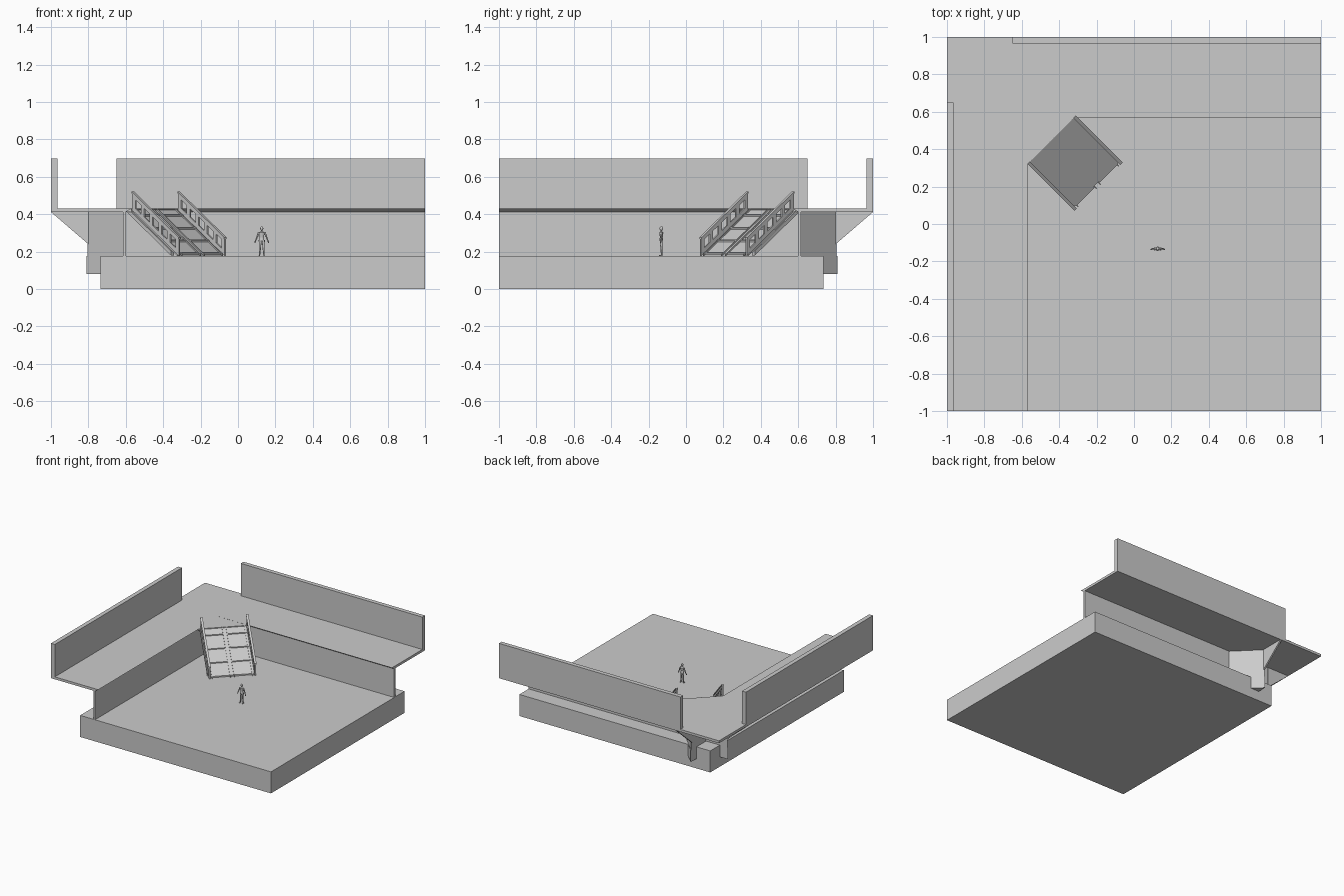
import bpy, bmesh, math
from mathutils import Matrix, Vector

if "Cube" in bpy.data.objects:
    bpy.data.objects.remove(bpy.data.objects["Cube"])

grey = bpy.data.materials.new("concrete_grey")
grey.diffuse_color = (0.6, 0.6, 0.6, 1)
grey.use_nodes = True
grey.node_tree.nodes["Principled BSDF"].inputs["Base Color"].default_value = grey.diffuse_color


def finish(name, bm, matrix=None):
    bmesh.ops.recalc_face_normals(bm, faces=bm.faces)
    me = bpy.data.meshes.new(name)
    bm.to_mesh(me)
    bm.free()
    me.materials.append(grey)
    ob = bpy.data.objects.new(name, me)
    if matrix:
        ob.matrix_world = matrix
    bpy.context.collection.objects.link(ob)
    return ob


def loft(bm, ring_a, ring_b):
    """Closed solid between two matching outlines."""
    a = [bm.verts.new(p) for p in ring_a]
    b = [bm.verts.new(p) for p in ring_b]
    n = len(a)
    bm.faces.new(a)
    bm.faces.new(b[::-1])
    for i in range(n):
        bm.faces.new((a[i], b[i], b[(i + 1) % n], a[(i + 1) % n]))


def prism(name, pts, z0, z1, top=None):
    bm = bmesh.new()
    loft(bm, [(x, y, z0) for x, y in pts], [(x, y, z1) for x, y in (top or pts)])
    return finish(name, bm)


def rect(x0, x1, y0, y1):
    return [(x0, y0), (x1, y0), (x1, y1), (x0, y1)]


def ell(outer, inner):
    """L outline along the left and back sides."""
    return [(-outer, -1), (-inner, -1), (-inner, inner), (1, inner), (1, outer), (-outer, outer)]


def flip(pts):
    """Reflect across the diagonal that runs through the corner."""
    return [(-y, -x) for x, y in pts]


FLOOR, UNDER, DECK = 0.177, 0.412, 0.432

# ground slab, retaining wall, upper walkway with a slanted inner lip
prism("ground_slab", rect(-0.735, 1, -1, 0.735), 0, FLOOR)
prism("retaining_wall", ell(0.615, 0.6), FLOOR, UNDER)
prism("upper_walkway", ell(1, 0.6), UNDER, DECK, ell(1, 0.57))
prism("stair_landing", [(-0.6, 0.32), (-0.57, 0.32), (-0.32, 0.57), (-0.32, 0.6), (-0.6, 0.6)],
      UNDER, DECK - 0.004)

# parts mirrored across the corner diagonal
for side, f in (("back", lambda p: p), ("left", flip)):
    prism(side + "_parapet", f(rect(-0.65, 1, 0.965, 1)), DECK, 0.698)
    prism(side + "_buttress", f([(-0.415, 0.61), (-0.61, 0.805), (-0.61, 0.61)]), FLOOR, UNDER)
    prism(side + "_buttress_foot", f([(-0.53, 0.73), (-0.61, 0.81), (-0.61, 0.73)]), 0.08, FLOOR)
    # triangular bracket under the walkway
    bm = bmesh.new()
    tri = [(0.8, UNDER), (1.0, UNDER), (0.8, 0.24)]
    rings = []
    for x in (-0.615, -0.602):
        rings.append([(*f([(x, y)])[0], z) for y, z in tri])
    loft(bm, *rings)
    finish(side + "_bracket", bm)

# staircase, built facing -y and turned 45 degrees into the corner
RUN, RISE, HALF = 0.354, 0.245, 0.182
SLOPE = RISE / RUN
turn = Matrix.Translation((-0.19, 0.2, FLOOR)) @ Matrix.Rotation(math.pi / 4, 4, 'Z')


def slope_bar(bm, x0, x1, y0, y1, low, high):
    pts = [(y0, y0 * SLOPE + low), (y1, y1 * SLOPE + low),
           (y1, y1 * SLOPE + high), (y0, y0 * SLOPE + high)]
    pts = [(y, max(z, 0)) for y, z in pts]
    loft(bm, [(x0, y, z) for y, z in pts], [(x1, y, z) for y, z in pts])


bm = bmesh.new()
slope_bar(bm, -HALF + 0.01, HALF - 0.01, 0.018, RUN, -0.012, 0)
finish("stair_plate", bm, turn)

bm = bmesh.new()
for i in range(4):
    y = 0.01 + i * 0.098
    for s in (-1, 1):
        slope_bar(bm, s * 0.02, s * 0.16, y, y + 0.008, 0, 0.008)
for s in (-1, 1):
    slope_bar(bm, s * 0.012, s * 0.018, 0, RUN, 0, 0.008)
    slope_bar(bm, s * 0.15, s * 0.156, 0, RUN, 0, 0.008)
finish("stair_battens", bm, turn)

for side, s in (("left", -1), ("right", 1)):
    bm = bmesh.new()
    a, b = s * (HALF - 0.014), s * (HALF - 0.004)
    slope_bar(bm, s * (HALF - 0.018), s * HALF, 0, RUN, 0.09, 0.1)   # cap
    slope_bar(bm, a, b, 0, RUN, 0.072, 0.09)                         # upper rail
    slope_bar(bm, a, b, 0, RUN, 0, 0.026)                            # lower rail
    for i in range(6):                                               # posts
        y = i * (RUN - 0.024) / 5
        slope_bar(bm, a, b, y, y + 0.024, 0.026, 0.072)
    slope_bar(bm, s * (HALF - 0.02), s * HALF, 0.055, RUN + 0.03, -0.036, -0.012)  # stringer
    finish(side + "_stair_rail", bm, turn)

# standing figure
bm = bmesh.new()


def limb(p, q, r0, r1, flat=1.0):
    p, q = Vector(p), Vector(q)
    rot = (q - p).to_track_quat('Z', 'Y').to_matrix().to_4x4()
    m = Matrix.Translation((p + q) / 2) @ rot
    new = bmesh.ops.create_cone(bm, cap_ends=True, segments=10, radius1=r0, radius2=r1,
                                depth=(q - p).length, matrix=m)["verts"]
    for v in new:
        v.co.y *= flat


limb((0, 0, 0.080), (0, 0, 0.100), 0.0145, 0.0115, 0.7)   # hips
limb((0, 0, 0.100), (0, 0, 0.125), 0.0115, 0.0170, 0.65)  # chest
limb((0, 0, 0.125), (0, 0, 0.133), 0.0170, 0.0060, 0.65)  # shoulders
limb((0, 0, 0.130), (0, 0, 0.140), 0.0050, 0.0045)        # neck
bmesh.ops.create_uvsphere(bm, u_segments=12, v_segments=8, radius=1,
                          matrix=Matrix.Translation((0, 0, 0.147)) @ Matrix.Diagonal((0.0085, 0.0095, 0.0115, 1)))
for s in (-1, 1):
    limb((s * 0.008, 0, 0.084), (s * 0.010, 0, 0.043), 0.0082, 0.0055)
    limb((s * 0.010, 0, 0.043), (s * 0.012, 0.002, 0.004), 0.0058, 0.0035)
    limb((s * 0.012, 0.005, 0.003), (s * 0.014, -0.011, 0.002), 0.0035, 0.0028)
    limb((s * 0.015, 0, 0.126), (s * 0.025, 0, 0.102), 0.0056, 0.0042)
    limb((s * 0.025, 0, 0.102), (s * 0.034, -0.003, 0.080), 0.0042, 0.0030)
    limb((s * 0.034, -0.003, 0.080), (s * 0.037, -0.005, 0.070), 0.0036, 0.0020)
fig = finish("standing_figure", bm, Matrix.Translation((0.127, -0.132, FLOOR)))
bpy.context.view_layer.objects.active = fig
fig.select_set(True)
bpy.ops.object.shade_smooth_by_angle(angle=math.radians(40))
